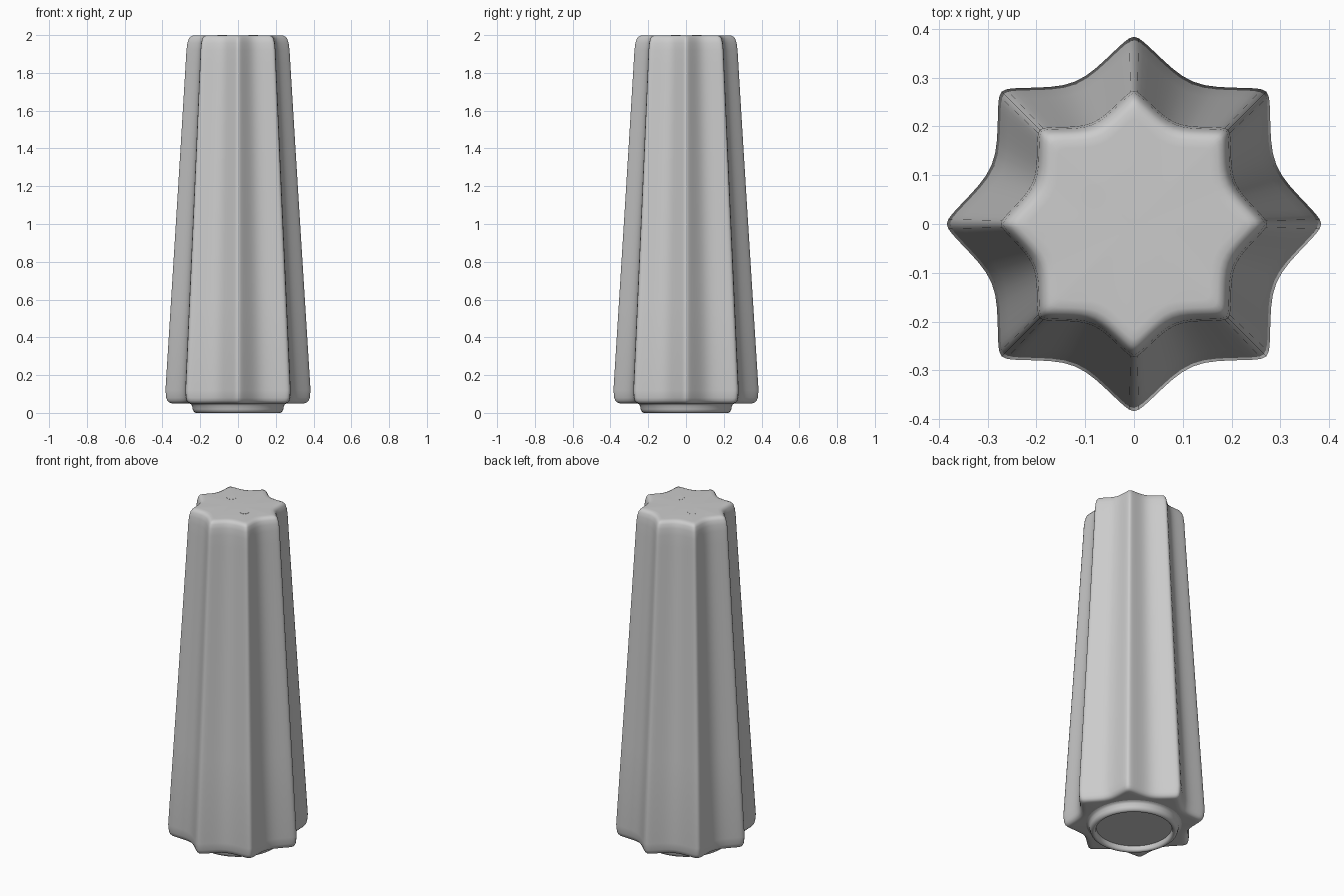
import bpy, bmesh, math

cube = bpy.data.objects.get("Cube")
if cube:
    bpy.data.objects.remove(cube, do_unlink=True)

grey = bpy.data.materials.new("light_grey")
grey.use_nodes = True
grey.diffuse_color = (0.6, 0.6, 0.6, 1)
grey.node_tree.nodes["Principled BSDF"].inputs["Base Color"].default_value = (0.6, 0.6, 0.6, 1)


def loft(name, section, rings, location=(0, 0, 0)):
    """Skin scaled copies of a unit section; a ring of radius 0 closes an end."""
    bm = bmesh.new()
    rows = []
    for radius, z in rings:
        if radius == 0:
            rows.append([bm.verts.new((0, 0, z))])
        else:
            rows.append([bm.verts.new((x * radius, y * radius, z)) for x, y in section])
    n = len(section)
    for a, b in zip(rows, rows[1:]):
        for i in range(n):
            j = (i + 1) % n
            if len(a) == 1:
                bm.faces.new((a[0], b[j], b[i]))
            elif len(b) == 1:
                bm.faces.new((a[i], a[j], b[0]))
            else:
                bm.faces.new((a[i], a[j], b[j], b[i]))
    bmesh.ops.recalc_face_normals(bm, faces=bm.faces)
    mesh = bpy.data.meshes.new(name)
    bm.to_mesh(mesh)
    bm.free()
    mesh.materials.append(grey)
    obj = bpy.data.objects.new(name, mesh)
    obj.location = location
    bpy.context.collection.objects.link(obj)
    bpy.ops.object.select_all(action="DESELECT")
    obj.select_set(True)
    bpy.context.view_layer.objects.active = obj
    bpy.ops.object.shade_smooth_by_angle(angle=math.radians(50))
    return obj


def circle(n):
    return [(math.cos(math.tau * i / n), math.sin(math.tau * i / n)) for i in range(n)]


# Eight-pointed star section: half a flute, mirrored and repeated
half = [(0, 1), (1.5, .991), (3, .974), (5, .948), (8, .911), (11, .88),
        (14, .855), (18, .832), (22.5, .823)]
flute = half + [(45 - a, r) for a, r in half[-2:0:-1]]
star = []
for k in range(8):
    for a, r in flute:
        t = math.radians(45 * k + a)
        star.append((r * math.cos(t), r * math.sin(t)))

# Tapered fluted body with soft ends
loft("shaker_body", star, [
    (0, .05), (.33, .05), (.352, .051), (.364, .055), (.374, .064), (.38, .08),
    (.384, .12), (.354, .6), (.329, 1.0), (.303, 1.42), (.277, 1.85), (.273, 1.92),
    (.268, 1.958), (.26, 1.982), (.25, 1.993), (.236, 1.998), (.215, 1.999), (0, 1.999)])

# Round foot with a shallow recess underneath
loft("foot_ring", circle(64), [
    (.262, .051), (.25, .047), (.243, .038), (.24, .02), (.235, .008), (.226, .001),
    (.22, 0), (.213, .002), (.207, .009), (.205, .03), (0, .03)])

# Two pour holes, flush with the top
for side, (x, y) in {"left": (.081, -.054), "right": (-.083, .057)}.items():
    loft("pour_hole_" + side, circle(32),
         [(0, -.003), (.026, -.003), (.026, 0), (0, 0)], (x, y, 2))
